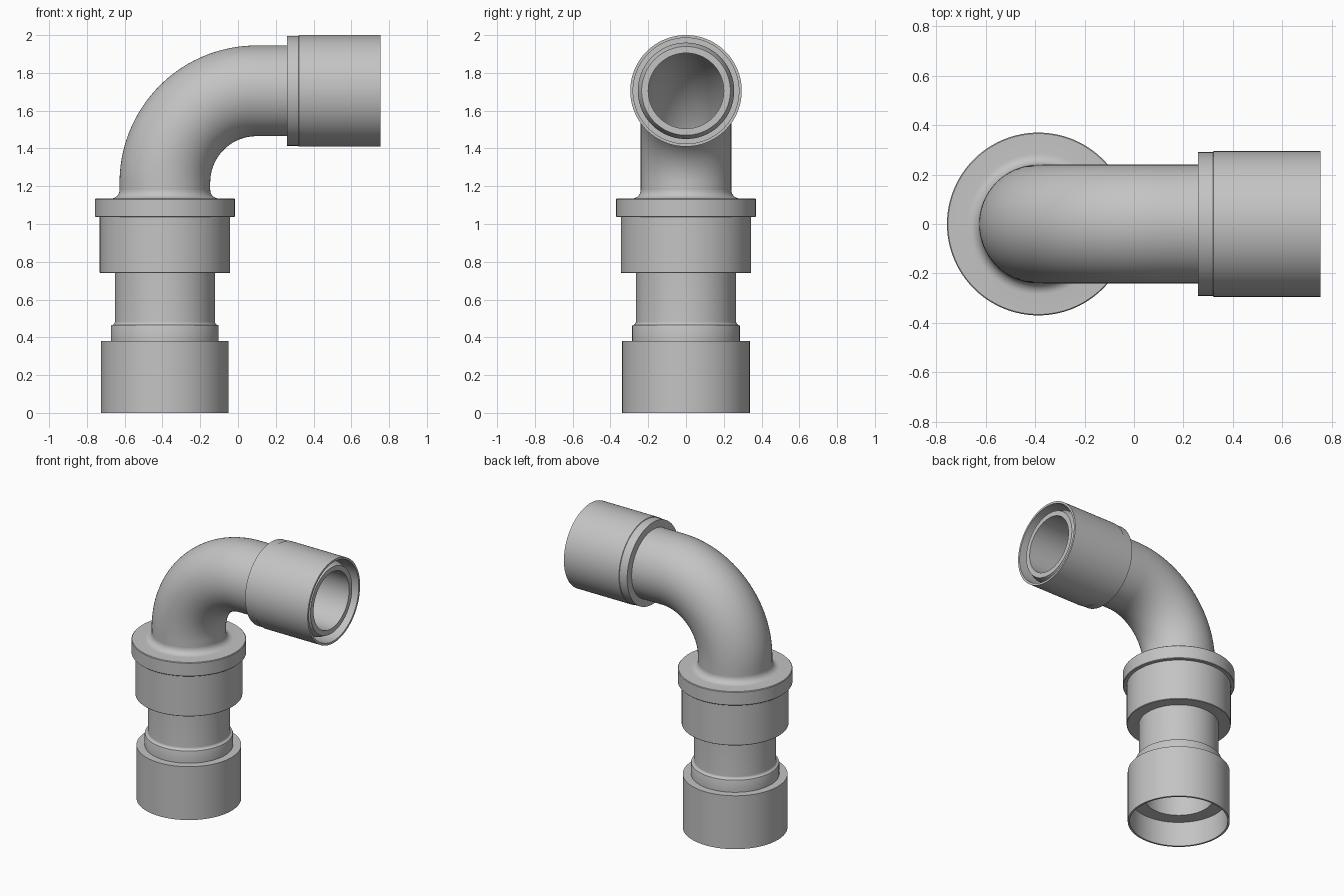
import bpy, bmesh
from math import sin, cos, pi, radians
from mathutils import Vector

if "Cube" in bpy.data.objects:
    bpy.data.objects.remove(bpy.data.objects["Cube"], do_unlink=True)

SIDES = 96
STEM_X = -0.387      # axis of the upright part
ARM_Z = 1.705        # axis of the horizontal part
BEND = 0.485         # centre line radius of the elbow
PIPE, BORE = 0.24, 0.2

grey = bpy.data.materials.new("plain grey")
grey.use_nodes = True
colour = (0.55, 0.55, 0.55, 1)
grey.diffuse_color = colour
grey.node_tree.nodes["Principled BSDF"].inputs["Base Color"].default_value = colour


def skin(name, rings):
    """Join a closed sequence of circles (centre, tilt, radius) into a hollow solid."""
    bm = bmesh.new()
    loops = []
    for centre, tilt, r in rings:
        u, v = Vector((cos(tilt), 0, -sin(tilt))), Vector((0, 1, 0))
        angles = [2 * pi * i / SIDES for i in range(SIDES)]
        loops.append([bm.verts.new(Vector(centre) + r * (cos(a) * u + sin(a) * v))
                      for a in angles])
    for k, low in enumerate(loops):
        high = loops[(k + 1) % len(loops)]
        for i in range(SIDES):
            j = (i + 1) % SIDES
            bm.faces.new((low[i], low[j], high[j], high[i]))
    bmesh.ops.recalc_face_normals(bm, faces=bm.faces)
    mesh = bpy.data.meshes.new(name)
    bm.to_mesh(mesh)
    bm.free()
    mesh.materials.append(grey)
    obj = bpy.data.objects.new(name, mesh)
    bpy.context.collection.objects.link(obj)
    bpy.ops.object.select_all(action='DESELECT')
    obj.select_set(True)
    bpy.context.view_layer.objects.active = obj
    bpy.ops.object.shade_smooth_by_angle(angle=radians(30))
    return obj


def upright(name, profile):
    return skin(name, [((STEM_X, 0, z), 0, r) for r, z in profile])


def sideways(name, profile):
    return skin(name, [((x, 0, ARM_Z), pi / 2, r) for r, x in profile])


def fillet(r, z, size, steps=8):
    """Concave quarter arc from a flat shoulder at height z up to a wall of radius r."""
    arc = [pi / 2 * i / steps for i in range(steps + 1)]
    return [(r + size * (1 - sin(a)), z + size * (1 - cos(a))) for a in arc]


# Lower socket with stepped neck
upright("lower_socket", [
    (0.325, 0), (0.338, 0), (0.338, 0.38), (0.285, 0.38), (0.285, 0.46),
    *fillet(0.265, 0.465, 0.018),
    (0.265, 0.76), (0.23, 0.76), (0.23, 0.18), (0.325, 0.18)])

# Union nut and the flange over it
upright("union_nut", [
    (0.25, 0.74), (0.342, 0.74), (0.345, 0.743), (0.345, 1.04), (0.25, 1.04)])
upright("flange", [
    (0.22, 1.036), (0.366, 1.036), (0.37, 1.04), (0.37, 1.131), (0.366, 1.135),
    *fillet(PIPE, 1.135, 0.045), (0.22, 1.18)])

# Elbow pipe: outer wall forward, bore back again
path = [((STEM_X, 0, 0.75), 0)]
for i in range(37):
    t = pi / 2 * i / 36
    path.append(((STEM_X + BEND * (1 - cos(t)), 0, ARM_Z - BEND * (1 - sin(t))), t))
path.append(((0.46, 0, ARM_Z), pi / 2))
skin("elbow_pipe", [(c, t, PIPE) for c, t in path] + [(c, t, BORE) for c, t in reversed(path)])

# Outlet socket shell, closed at the back
sideways("outlet_socket", [
    (0.23, 0.26), (0.291, 0.26), (0.291, 0.32), (0.295, 0.322), (0.295, 0.755),
    (0.28, 0.755), (0.28, 0.45), (0.23, 0.45)])

# Inner sleeve with a tapered nose
sideways("outlet_sleeve", [
    (BORE, 0.45), (0.255, 0.45), (0.255, 0.69), (0.235, 0.735), (BORE, 0.735)])
